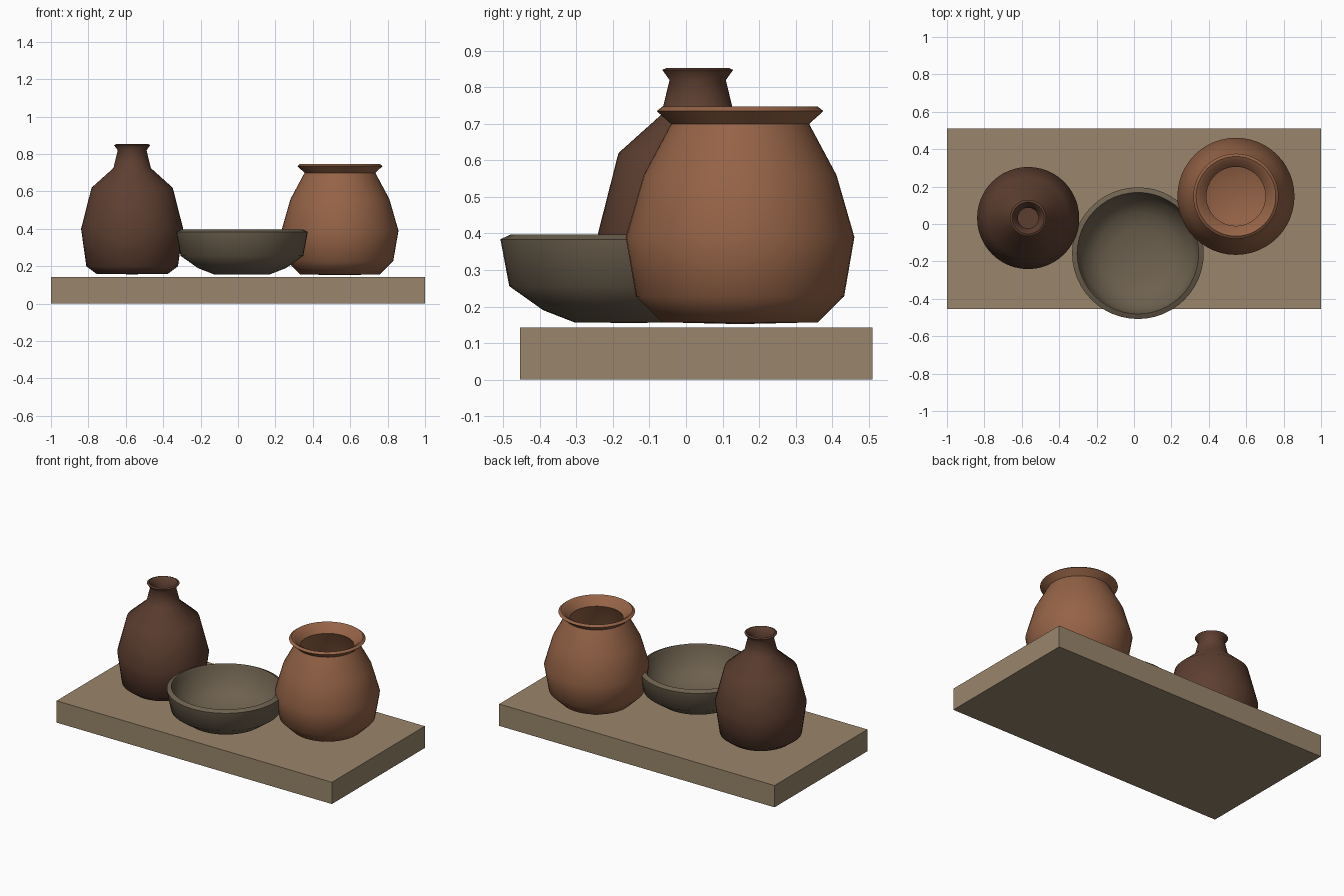
import bpy, bmesh, math
from mathutils import Vector

cube = bpy.data.objects.get("Cube")
if cube:
    bpy.data.objects.remove(cube, do_unlink=True)


def material(name, rgb):
    m = bpy.data.materials.new(name)
    m.use_nodes = True
    m.diffuse_color = (*rgb, 1)
    m.node_tree.nodes["Principled BSDF"].inputs["Base Color"].default_value = (*rgb, 1)
    return m


def add_object(name, bm, mat, location):
    bmesh.ops.recalc_face_normals(bm, faces=bm.faces)
    mesh = bpy.data.meshes.new(name)
    bm.to_mesh(mesh)
    bm.free()
    mesh.materials.append(mat)
    ob = bpy.data.objects.new(name, mesh)
    ob.location = location
    bpy.context.collection.objects.link(ob)
    return ob


def lathe(name, profile, mat, location, steps=48):
    """Spin a closed (radius, height) profile about the vertical axis."""
    bm = bmesh.new()
    verts = [bm.verts.new((r, 0, z)) for r, z in profile]
    edges = [bm.edges.new(pair) for pair in zip(verts, verts[1:])]
    bmesh.ops.spin(bm, geom=verts + edges, cent=(0, 0, 0), axis=(0, 0, 1),
                   angle=math.tau, steps=steps, use_merge=True)
    bmesh.ops.remove_doubles(bm, verts=bm.verts, dist=0.0005)
    ob = add_object(name, bm, mat, location)
    bpy.ops.object.select_all(action="DESELECT")
    ob.select_set(True)
    bpy.context.view_layer.objects.active = ob
    bpy.ops.object.shade_smooth_by_angle(angle=math.radians(60))
    return ob


wood = material("pale wood", (0.32, 0.235, 0.147))
terracotta = material("terracotta", (0.30, 0.125, 0.062))
dark_clay = material("dark brown clay", (0.11, 0.049, 0.03))
grey_clay = material("grey brown clay", (0.155, 0.12, 0.078))

# Plank
bm = bmesh.new()
bmesh.ops.create_cube(bm, size=1)
bmesh.ops.scale(bm, verts=bm.verts, vec=Vector((2, 0.964, 0.143)))
add_object("plank", bm, wood, (0, 0.028, 0.0715))

# Wide jar: outside from base to rim, then inside back down
lathe("wide_jar", [
    (0, 0.152), (0.213, 0.157), (0.285, 0.228), (0.313, 0.39), (0.264, 0.56),
    (0.189, 0.70), (0.228, 0.735), (0.213, 0.747), (0.195, 0.738), (0.158, 0.695),
    (0.235, 0.55), (0.283, 0.39), (0.257, 0.24), (0.195, 0.187), (0, 0.182),
], terracotta, (0.545, 0.148, 0))

# Narrow-necked bottle
lathe("bottle", [
    (0, 0.157), (0.19, 0.159), (0.245, 0.2), (0.273, 0.4), (0.217, 0.62),
    (0.1, 0.725), (0.077, 0.82), (0.097, 0.848), (0.085, 0.853), (0.055, 0.82),
    (0.075, 0.715), (0.19, 0.6), (0.245, 0.4), (0.22, 0.22), (0, 0.185),
], dark_clay, (-0.566, 0.032, 0))

# Shallow bowl
lathe("bowl", [
    (0, 0.155), (0.15, 0.157), (0.235, 0.19), (0.328, 0.256), (0.352, 0.384),
    (0.325, 0.397), (0.318, 0.38), (0.298, 0.275), (0.215, 0.215), (0.135, 0.186),
    (0, 0.182),
], grey_clay, (0.021, -0.156, 0))
